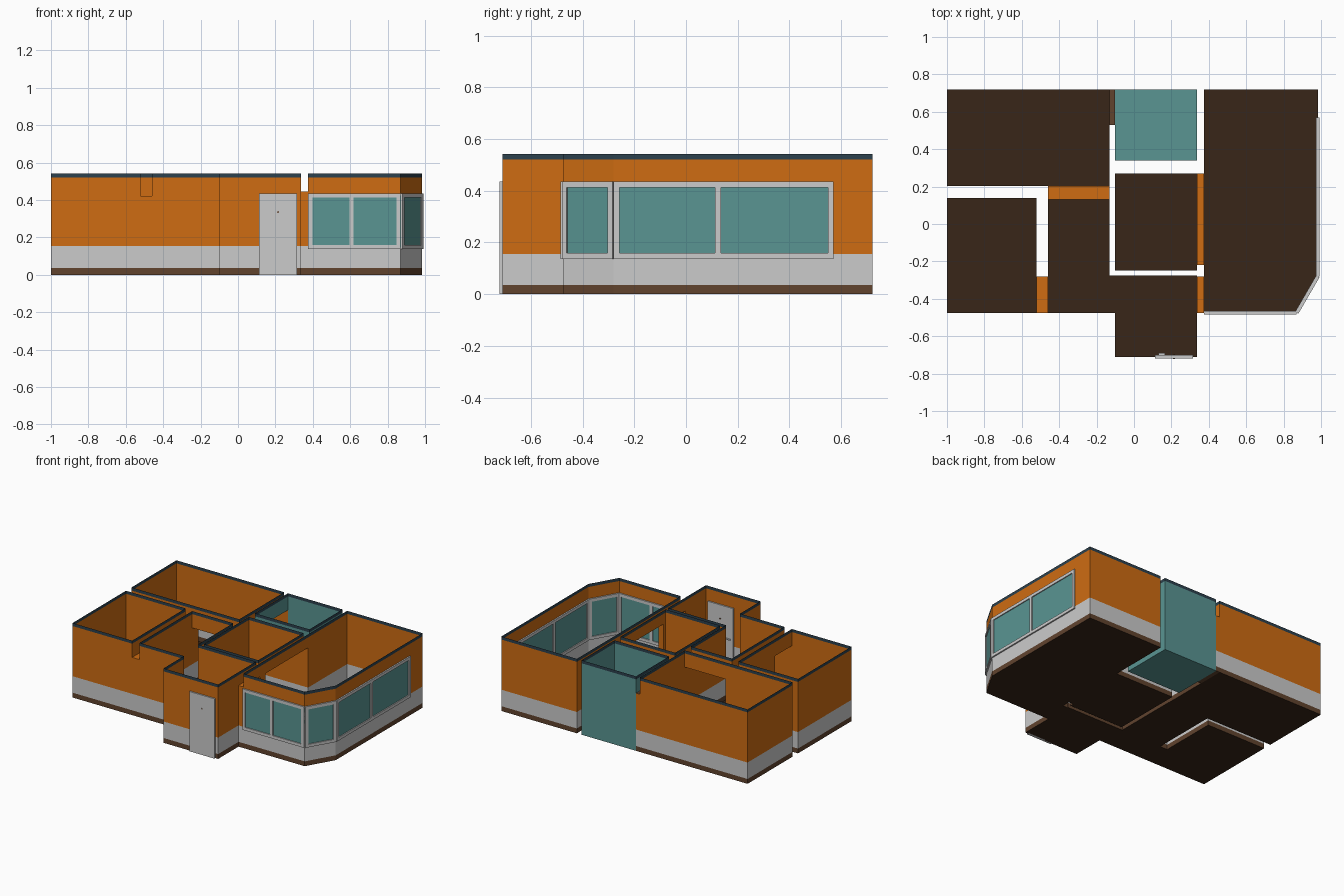
import bpy, bmesh, math
from mathutils import Vector

if "Cube" in bpy.data.objects:
    bpy.data.objects.remove(bpy.data.objects["Cube"])


def mat(name, r, g, b):
    m = bpy.data.materials.new(name)
    m.diffuse_color = (r, g, b, 1)
    m.use_nodes = True
    m.node_tree.nodes["Principled BSDF"].inputs["Base Color"].default_value = m.diffuse_color
    return m


ORANGE = mat("orange_paint", 0.62, 0.15, 0.006)
GREY = mat("pale_grey", 0.56, 0.56, 0.56)
BROWN = mat("brown_base", 0.12, 0.056, 0.027)
FLOOR = mat("dark_floor", 0.04, 0.019, 0.009)
NAVY = mat("navy_trim", 0.025, 0.052, 0.075)
TEAL = mat("teal_glass", 0.1, 0.3, 0.29)
MATS = [ORANGE, GREY, BROWN, FLOOR, NAVY, TEAL]

# Horizontal colour bands of the walls: bottom, top, material
PAINTED = [(0, 0.035, BROWN), (0.035, 0.155, GREY), (0.155, 0.52, ORANGE), (0.52, 0.542, NAVY)]
GLAZED = [(0, 0.52, TEAL), (0.52, 0.542, NAVY)]


def finish(bm, name, mats):
    me = bpy.data.meshes.new(name)
    bm.to_mesh(me)
    bm.free()
    for m in mats:
        me.materials.append(m)
    ob = bpy.data.objects.new(name, me)
    bpy.context.collection.objects.link(ob)
    return ob


def face(bm, pts, m):
    f = bm.faces.new([bm.verts.new(p) for p in pts])
    f.material_index = MATS.index(m)


def wall(bm, p, q, bands, holes=(), top=9):
    """Thin banded wall from p to q, leaving out the openings that lie on it."""
    p, q = Vector(p), Vector(q)
    length = (q - p).length
    d = (q - p) / length
    cuts = []
    for a, b, z0, z1 in holes:
        sa, sb = [(Vector(v) - p).dot(d) for v in (a, b)]
        off = [(Vector(v) - p - d * s).length for v, s in ((a, sa), (b, sb))]
        if max(off) < 0.005 and min(sa, sb) > -0.005 and max(sa, sb) < length + 0.005:
            cuts.append((max(0, min(sa, sb)), min(length, max(sa, sb)), z0, z1))
    ss = sorted({0, length, *[c[0] for c in cuts], *[c[1] for c in cuts]})
    for lo, hi, m in bands:
        hi = min(hi, top)
        if hi <= lo:
            continue
        zs = sorted({lo, hi, *[z for c in cuts for z in c[2:] if lo < z < hi]})
        for s0, s1 in zip(ss, ss[1:]):
            for z0, z1 in zip(zs, zs[1:]):
                s, z = (s0 + s1) / 2, (z0 + z1) / 2
                if s1 - s0 < 1e-4 or any(c[0] < s < c[1] and c[2] < z < c[3] for c in cuts):
                    continue
                a, b = p + d * s0, p + d * s1
                face(bm, [(*a, z0), (*b, z0), (*b, z1), (*a, z1)], m)


def bar(name, p, q, z0, z1, t, m):
    """Box of thickness t standing along the plan line p-q."""
    p, q = Vector(p), Vector(q)
    d = q - p
    bpy.ops.mesh.primitive_cube_add(size=1, location=(*((p + q) / 2), (z0 + z1) / 2),
                                    rotation=(0, 0, math.atan2(d.y, d.x)))
    ob = bpy.context.object
    ob.name = name
    ob.scale = (d.length, t, z1 - z0)
    ob.data.materials.append(m)
    return ob


def rect(x0, x1, y0, y1):
    return [(x0, y0), (x1, y0), (x1, y1), (x0, y1)]


# Passages between rooms: x0, x1, y0, y1, height, direction of travel, floor, lintel
passages = {
    "left_passage": (-0.52, -0.46, -0.475, -0.28, 0.42, "x", FLOOR, ORANGE),
    "rear_passage": (-0.46, -0.13, 0.13, 0.203, 0.42, "y", FLOOR, ORANGE),
    "entry_passage": (0.337, 0.375, -0.475, -0.28, 0.445, "x", FLOOR, ORANGE),
    "kitchen_passage": (0.337, 0.375, -0.22, 0.27, 0.445, "x", FLOOR, ORANGE),
    "glass_room_passage": (-0.132, -0.102, 0.53, 0.72, 0.42, "x", BROWN, BROWN),
}
holes = []
for x0, x1, y0, y1, h, axis, _, _ in passages.values():
    if axis == "x":
        holes += [((x, y0), (x, y1), 0, h) for x in (x0, x1)]
    else:
        holes += [((x0, y), (x1, y), 0, h) for y in (y0, y1)]

# Windows of the big right room: line ends, mullion positions (0..1)
A, B, C, D = (0.375, -0.475), (0.87, -0.475), (0.983, -0.28), (0.983, 0.57)
windows = {"front_window": (A, B, [0.47]), "corner_window": (B, C, []), "side_window": (C, D, [0.475])}
WZ0, WZ1, FRAME = 0.137, 0.435, 0.022
holes += [(p, q, WZ0 + 0.01, WZ1 - 0.01) for p, q, _ in windows.values()]
holes.append(((0.12, -0.71), (0.305, -0.71), 0, 0.425))

# Rooms as thin shells with a floor
rooms = {
    "rear_left_room": (rect(-1, -0.132, 0.203, 0.72), PAINTED, FLOOR),
    "front_left_room": (rect(-1, -0.52, -0.475, 0.14), PAINTED, FLOOR),
    "hall": ([(-0.46, -0.475), (-0.102, -0.475), (-0.102, -0.71), (0.337, -0.71), (0.337, -0.275),
              (-0.13, -0.275), (-0.13, 0.13), (-0.46, 0.13)], PAINTED, FLOOR),
    "middle_room": (rect(-0.102, 0.337, -0.248, 0.27), PAINTED, FLOOR),
    "glass_room": (rect(-0.102, 0.337, 0.34, 0.72), GLAZED, TEAL),
    "large_right_room": ([A, B, C, (0.983, 0.72), (0.375, 0.72)], PAINTED, FLOOR),
}
for name, (outline, bands, floor) in rooms.items():
    bm = bmesh.new()
    for p, q in zip(outline, outline[1:] + outline[:1]):
        wall(bm, p, q, bands, holes)
    face(bm, [(*p, 0) for p in outline], floor)
    finish(bm, name, MATS)

# Passage jambs, lintels and floors
for name, (x0, x1, y0, y1, h, axis, floor, lintel) in passages.items():
    bm = bmesh.new()
    r = rect(x0, x1, y0, y1)
    for i in ((0, 2) if axis == "x" else (1, 3)):
        wall(bm, r[i], r[(i + 1) % 4], PAINTED, top=h)
    face(bm, [(*p, 0) for p in r], floor)
    face(bm, [(*p, h) for p in r], lintel)
    finish(bm, name, MATS)

# Window frames and panes
for name, (p, q, mullions) in windows.items():
    p, q = Vector(p), Vector(q)
    d = (q - p).normalized()
    length = (q - p).length
    bar(name + "_sill", p, q, WZ0, WZ0 + FRAME, 0.02, GREY)
    bar(name + "_head", p, q, WZ1 - FRAME, WZ1, 0.02, GREY)
    half = FRAME / 2
    for s in [half] + [length * t for t in mullions] + [length - half]:
        bar(name + "_post", p + d * (s - half), p + d * (s + half), WZ0, WZ1, 0.02, GREY)
    bar(name + "_glass", p, q, WZ0 + 0.01, WZ1 - 0.01, 0.006, TEAL)

# Front door with peephole and inner handle
bar("front_door", (0.112, -0.71), (0.315, -0.71), 0, 0.435, 0.02, GREY)
bpy.ops.mesh.primitive_cylinder_add(vertices=12, radius=0.005, depth=0.026,
                                    location=(0.214, -0.708, 0.335), rotation=(math.pi / 2, 0, 0))
bpy.context.object.name = "peephole"
bpy.context.object.data.materials.append(BROWN)
bar("door_handle", (0.13, -0.696), (0.165, -0.696), 0.2, 0.208, 0.01, GREY)
